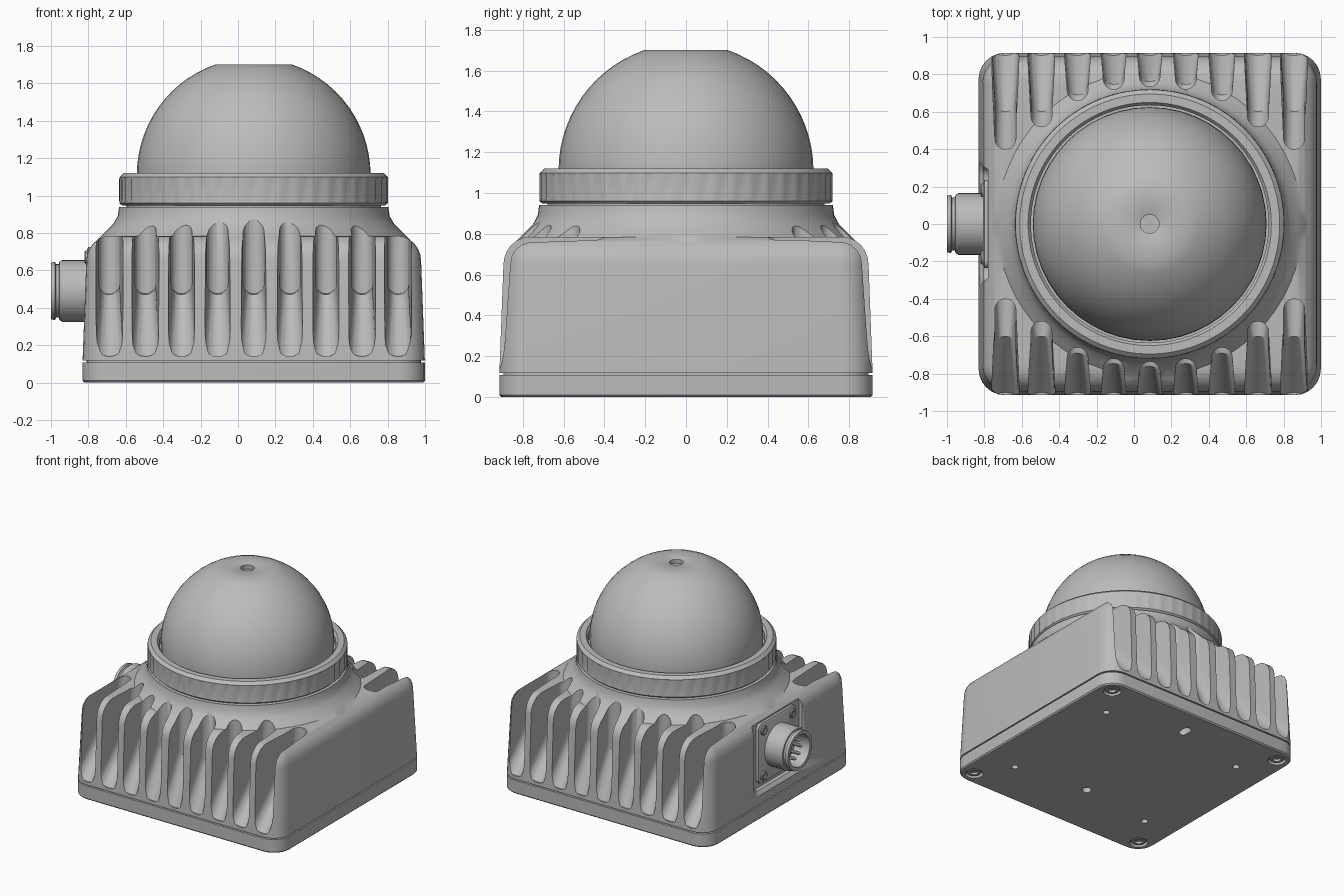
import bpy, bmesh
from math import sin, cos, pi, sqrt
from mathutils import Matrix

if "Cube" in bpy.data.objects:
    bpy.data.objects.remove(bpy.data.objects["Cube"])

metal = bpy.data.materials.new("grey metal")
metal.use_nodes = True
GREY = (0.5, 0.5, 0.5, 1)
metal.diffuse_color = GREY
metal.node_tree.nodes["Principled BSDF"].inputs["Base Color"].default_value = GREY

CX = 0.084                                   # housing centre in x
HOME = Matrix.Translation((CX, 0, 0))
# frame whose z axis points out of the connector side
PLUG = Matrix.Translation((0, 0, 0.49)) @ Matrix.Rotation(-pi / 2, 4, 'Y')


def add_loft(bm, rings, matrix=HOME):
    """Skin a stack of equal rings and cap both ends."""
    rows = [[bm.verts.new(matrix @ Matrix.Translation(p).translation) for p in r] for r in rings]
    n = len(rows[0])
    for a, b in zip(rows, rows[1:]):
        for i in range(n):
            bm.faces.new((a[i], a[(i + 1) % n], b[(i + 1) % n], b[i]))
    bm.faces.new(rows[0])
    bm.faces.new(rows[-1])


def finish(name, bm):
    bmesh.ops.recalc_face_normals(bm, faces=bm.faces)
    mesh = bpy.data.meshes.new(name)
    bm.to_mesh(mesh)
    bm.free()
    obj = bpy.data.objects.new(name, mesh)
    bpy.context.collection.objects.link(obj)
    mesh.materials.append(metal)
    return obj


def loft(name, rings, matrix=HOME):
    bm = bmesh.new()
    add_loft(bm, rings, matrix)
    return finish(name, bm)


def circle(r, z, n=48, x=0, y=0, notch=0):
    """Circle; with a notch, every third point is pulled inwards."""
    radii = [r - (notch if i % 3 == 0 else 0) for i in range(n)]
    return [(x + q * cos(2 * pi * i / n), y + q * sin(2 * pi * i / n), z)
            for i, q in enumerate(radii)]


def turned(profile, n=48, x=0, y=0):
    return [circle(r, z, n, x, y) for r, z in profile]


def rounded(hx, hy, r, z, steps=6):
    """Rectangle with rounded corners."""
    pts = []
    for k, (sx, sy) in enumerate(((1, 1), (-1, 1), (-1, -1), (1, -1))):
        for i in range(steps + 1):
            a = pi / 2 * (k + i / steps)
            pts.append((sx * (hx - r) + r * cos(a), sy * (hy - r) + r * sin(a), z))
    return pts


def boolean(target, tool, operation):
    mod = target.modifiers.new(operation.lower(), 'BOOLEAN')
    mod.operation, mod.solver, mod.object = operation, 'EXACT', tool
    bpy.ops.object.select_all(action='DESELECT')
    bpy.context.view_layer.objects.active = target
    target.select_set(True)
    bpy.ops.object.modifier_apply(modifier=mod.name)
    bpy.data.objects.remove(tool)


# Housing: drafted box with a rounded shoulder
rings = [rounded(0.915, 0.915, 0.14, 0.118), rounded(0.895, 0.895, 0.14, 0.65)]
for i in range(1, 7):
    a = pi / 2 * i / 6
    inset = 0.13 * (1 - cos(a))
    rings.append(rounded(0.895 - inset, 0.895 - inset, 0.14 - inset, 0.65 + 0.135 * sin(a)))
housing = loft("finned_housing", rings)

# Flared neck merged into the housing
neck = loft("neck", turned([(0.6, 0.5), (0.87, 0.7), (0.84, 0.76), (0.79, 0.81),
                            (0.75, 0.85), (0.727, 0.89), (0.72, 0.94)], 64))
boolean(housing, neck, 'UNION')

# Cooling grooves front and back, round-bottomed and wider at the mouth
ENDS = [0.735, 0.72, 0.66, 0.52, 0.40]
RAMPS = [0.76, 0.745, 0.69, 0.60, 0.60]
HALF = 0.056
bm = bmesh.new()
for side in (-1, 1):
    for k in range(-4, 5):
        end, ramp = ENDS[abs(k)], RAMPS[abs(k)]
        rings = []
        for j in range(-4, 5):
            u = HALF * sin(pi / 2 * j / 4)
            h = HALF - sqrt(max(HALF ** 2 - u ** 2, 0))
            outline = [(1.1, 0.14 + h, 1.5), (0.9 + h, 0.14 + h, 1.3), (ramp + h, 0.47 + h, 1),
                       (end + h, 0.475 + h, 1), (end + h, 1.1, 1), (1.1, 1.1, 1.5)]
            rings.append([(k * 0.193 + u * wide, side * y, z) for y, z, wide in outline])
        add_loft(bm, rings)
# Connector pocket
add_loft(bm, [rounded(0.27, 0.30, 0.06, 0.78), rounded(0.275, 0.305, 0.06, 0.805),
              rounded(0.31, 0.35, 0.07, 0.835), rounded(0.31, 0.35, 0.07, 1.0)], PLUG)
bmesh.ops.triangulate(bm, faces=bm.faces)
boolean(housing, finish("groove_cutter", bm), 'DIFFERENCE')

# Base plate with a thin shadow gap above it
base = loft("base_plate", [rounded(0.905, 0.905, 0.13, 0), rounded(0.915, 0.915, 0.14, 0.01),
                           rounded(0.915, 0.915, 0.14, 0.108)])
loft("gasket", [rounded(0.895, 0.895, 0.13, 0.1), rounded(0.895, 0.895, 0.13, 0.125)])

# Holes in the underside
CORNERS = [(sx, sy) for sx in (-1, 1) for sy in (-1, 1)]
bm = bmesh.new()
for sx, sy in CORNERS:
    add_loft(bm, turned([(0.068, -0.02), (0.068, 0.03)], 24, sx * 0.8, sy * 0.8))
    add_loft(bm, turned([(0.026, -0.02), (0.026, 0.07)], 16, sx * 0.63, sy * 0.53))
add_loft(bm, turned([(0.035, -0.02), (0.035, 0.07)], 16, 0, -0.45))
add_loft(bm, [[(x, 0.69 + y, z) for x, y, z in rounded(0.032, 0.055, 0.03, h)]
              for h in (-0.02, 0.07)])
boolean(base, finish("hole_cutter", bm), 'DIFFERENCE')

# Corner screws with sockets
for sx, sy in CORNERS:
    loft("base_screw", turned([(0.055, 0.04), (0.055, 0.012), (0.048, 0.006), (0.028, 0.006),
                               (0.028, 0.025)], 24, sx * 0.8, sy * 0.8))

# Knurled clamping ring
KNURL = 0.01
loft("clamp_ring", [circle(r, z, 144, notch=n) for r, z, n in (
    (0.68, 0.92, 0), (0.68, 0.948, 0), (0.705, 0.948, 0), (0.718, 0.96, 0), (0.72, 0.975, KNURL),
    (0.72, 1.085, KNURL), (0.718, 1.098, 0), (0.695, 1.12, 0), (0.65, 1.12, 0),
    (0.635, 1.1, 0), (0.635, 1.05, 0))])

# Dome with flattened crown and small centre hole
profile = [(0.62, 1.0)]
for i in range(15):
    a = 1.235 * i / 14
    profile.append((0.625 * cos(a), 1.11 + 0.625 * sin(a)))
profile += [(0.055, 1.7), (0.05, 1.697), (0.05, 1.665)]
loft("dome", turned(profile, 48))

# Round connector: flange, hollow barrel, pins and flange screws
loft("connector_flange", [rounded(0.235, 0.235, 0.04, 0.77), rounded(0.235, 0.235, 0.04, 0.8),
                          rounded(0.225, 0.225, 0.035, 0.806)], PLUG)
loft("connector_barrel", turned([(0.165, 0.79), (0.165, 0.94), (0.155, 0.955), (0.143, 0.957),
                                 (0.143, 0.972), (0.155, 0.978), (0.152, 1.0), (0.125, 1.0),
                                 (0.12, 0.87)], 32), PLUG)
for i in range(8):
    a = 2 * pi * i / 8
    loft("connector_pin", turned([(0.013, 0.86), (0.013, 0.955), (0.006, 0.965)], 10,
                                 0.075 * cos(a), 0.075 * sin(a)), PLUG)
for sx, sy in CORNERS:
    loft("flange_screw", turned([(0.036, 0.8), (0.036, 0.815), (0.03, 0.82), (0.017, 0.82),
                                 (0.017, 0.81)], 16, sx * 0.18, sy * 0.18), PLUG)

# Smooth shading with crisp edges
bpy.ops.object.select_all(action='DESELECT')
for obj in bpy.context.collection.objects:
    if obj.type == 'MESH' and metal.name in obj.data.materials:
        obj.select_set(True)
        bpy.context.view_layer.objects.active = obj
bpy.ops.object.shade_smooth_by_angle(angle=0.55)
